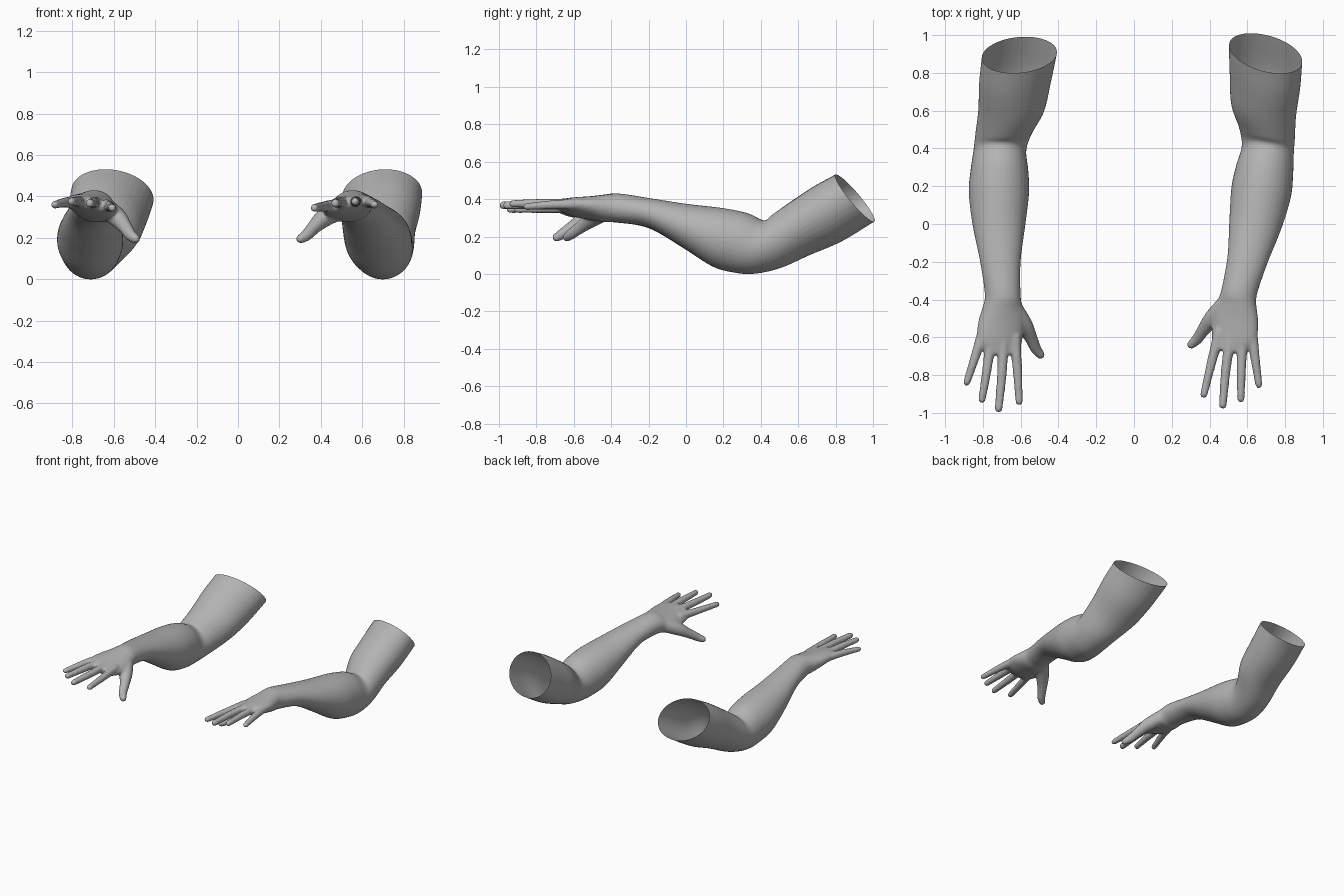
import bpy, bmesh, math
from mathutils import Vector, Matrix

if "Cube" in bpy.data.objects:
    bpy.data.objects.remove(bpy.data.objects["Cube"])

skin = bpy.data.materials.new("grey_skin")
skin.diffuse_color = (0.45, 0.45, 0.45, 1)
skin.use_nodes = True
skin.node_tree.nodes["Principled BSDF"].inputs["Base Color"].default_value = skin.diffuse_color

# Arm sections: top y, top z, bottom y, bottom z, x min, x max, roll drop
SECTIONS = [
    (-.69, .39, -.69, .335, -.77, -.61, .015),
    (-.62, .403, -.62, .31, -.828, -.592, .022),
    (-.52, .412, -.52, .29, -.825, -.575, .02),
    (-.45, .422, -.45, .277, -.805, -.588, .012),
    (-.37, .430, -.38, .275, -.79, -.60, 0),
    (-.20, .405, -.20, .245, -.815, -.60, 0),
    (0, .375, -.01, .135, -.855, -.575, 0),
    (.20, .352, .14, .04, -.875, -.555, 0),
    (.33, .325, .25, .008, -.865, -.56, 0),
    (.42, .285, .36, 0, -.85, -.57, 0),
    (.46, .315, .50, .03, -.84, -.54, .005),
    (.55, .38, .65, .10, -.825, -.475, .015),
    (.68, .465, .82, .175, -.82, -.44, .025),
    (.80, .53, .99, .28, -.805, -.41, .03),
    (.87, .57, 1.08, .33, -.80, -.40, .03),
]

# Digits: x, y, z, radius along the bone
DIGITS = [
    [(-.800, -.57, .372, .030), (-.840, -.70, .370, .026), (-.885, -.838, .360, .020)],
    [(-.755, -.60, .375, .030), (-.780, -.78, .377, .026), (-.805, -.928, .375, .021)],
    [(-.690, -.60, .370, .032), (-.700, -.80, .370, .027), (-.717, -.978, .367, .022)],
    [(-.630, -.60, .355, .032), (-.617, -.78, .350, .026), (-.608, -.940, .345, .021)],
    [(-.640, -.45, .340, .055), (-.585, -.53, .300, .048), (-.547, -.60, .255, .036),
     (-.520, -.66, .215, .030), (-.495, -.692, .195, .024)],
]


def spline(points, steps):
    """Catmull-Rom samples through tuples of any length."""
    pts = [points[0]] + list(points) + [points[-1]]
    out = []
    for i in range(1, len(pts) - 2):
        a, b, c, d = pts[i - 1:i + 3]
        for s in range(steps):
            t = s / steps
            out.append([.5 * (2 * q + (r - p) * t + (2 * p - 5 * q + 4 * r - w) * t * t
                              + (3 * q - p - 3 * r + w) * t ** 3)
                        for p, q, r, w in zip(a, b, c, d)])
    return out + [list(points[-1])]


def loft(bm, sections, sides=32):
    rings = []
    for ty, tz, by, bz, x0, x1, drop in sections:
        top, low = Vector((0, ty, tz)), Vector((0, by, bz))
        mid = (top + low) / 2 + Vector(((x0 + x1) / 2, 0, 0))
        up, side = (top - low) / 2, Vector(((x1 - x0) / 2, 0, -drop))
        rings.append([bm.verts.new(mid + side * math.cos(a) + up * math.sin(a))
                      for a in (math.tau * k / sides for k in range(sides))])
    for r, s in zip(rings, rings[1:]):
        for k in range(sides):
            n = (k + 1) % sides
            bm.faces.new((r[k], r[n], s[n], s[k]))
    bm.faces.new(rings[0][::-1])
    bm.faces.new(rings[-1])


def build_arm():
    # Rough closed volumes: arm with palm, then fingers and thumb
    bm = bmesh.new()
    loft(bm, spline(SECTIONS, 5))
    for digit in DIGITS:
        for x, y, z, r in spline(digit, 14 if len(digit) == 3 else 6):
            bmesh.ops.create_icosphere(bm, subdivisions=2, radius=r,
                                       matrix=Matrix.Translation((x, y, z)))
    bmesh.ops.recalc_face_normals(bm, faces=bm.faces)
    rough = bpy.data.meshes.new("arm_rough")
    bm.to_mesh(rough)
    bm.free()

    # Fuse into a single skin and soften the joins
    obj = bpy.data.objects.new("arm_rough", rough)
    bpy.context.collection.objects.link(obj)
    fuse = obj.modifiers.new("fuse", 'REMESH')
    fuse.mode = 'VOXEL'
    fuse.voxel_size = .009
    soft = obj.modifiers.new("soften", 'SMOOTH')
    soft.factor = .5
    soft.iterations = 5
    deps = bpy.context.evaluated_depsgraph_get()
    mesh = bpy.data.meshes.new_from_object(obj.evaluated_get(deps))
    bpy.data.objects.remove(obj)

    # Cut the upper arm open
    bm = bmesh.new()
    bm.from_mesh(mesh)
    bmesh.ops.bisect_plane(bm, geom=bm.verts[:] + bm.edges[:] + bm.faces[:],
                           plane_co=(0, .80, .53), plane_no=(0, .25, .19),
                           clear_outer=True)
    return bm


def add_object(name, bm):
    mesh = bpy.data.meshes.new(name)
    bm.to_mesh(mesh)
    mesh.materials.clear()
    mesh.materials.append(skin)
    for p in mesh.polygons:
        p.use_smooth = True
        p.material_index = 0
    bpy.context.collection.objects.link(bpy.data.objects.new(name, mesh))


arm = build_arm()
add_object("right_arm", arm)

# Other arm: mirrored, then swung inward about the elbow
pivot = Vector((.7, .4, 0))
swing = (Matrix.Translation(pivot) @ Matrix.Rotation(math.radians(-10.3), 4, 'Z')
         @ Matrix.Translation(-pivot) @ Matrix.Scale(-1, 4, (1, 0, 0)))
arm.transform(swing)
bmesh.ops.reverse_faces(arm, faces=arm.faces)
add_object("left_arm", arm)
arm.free()
